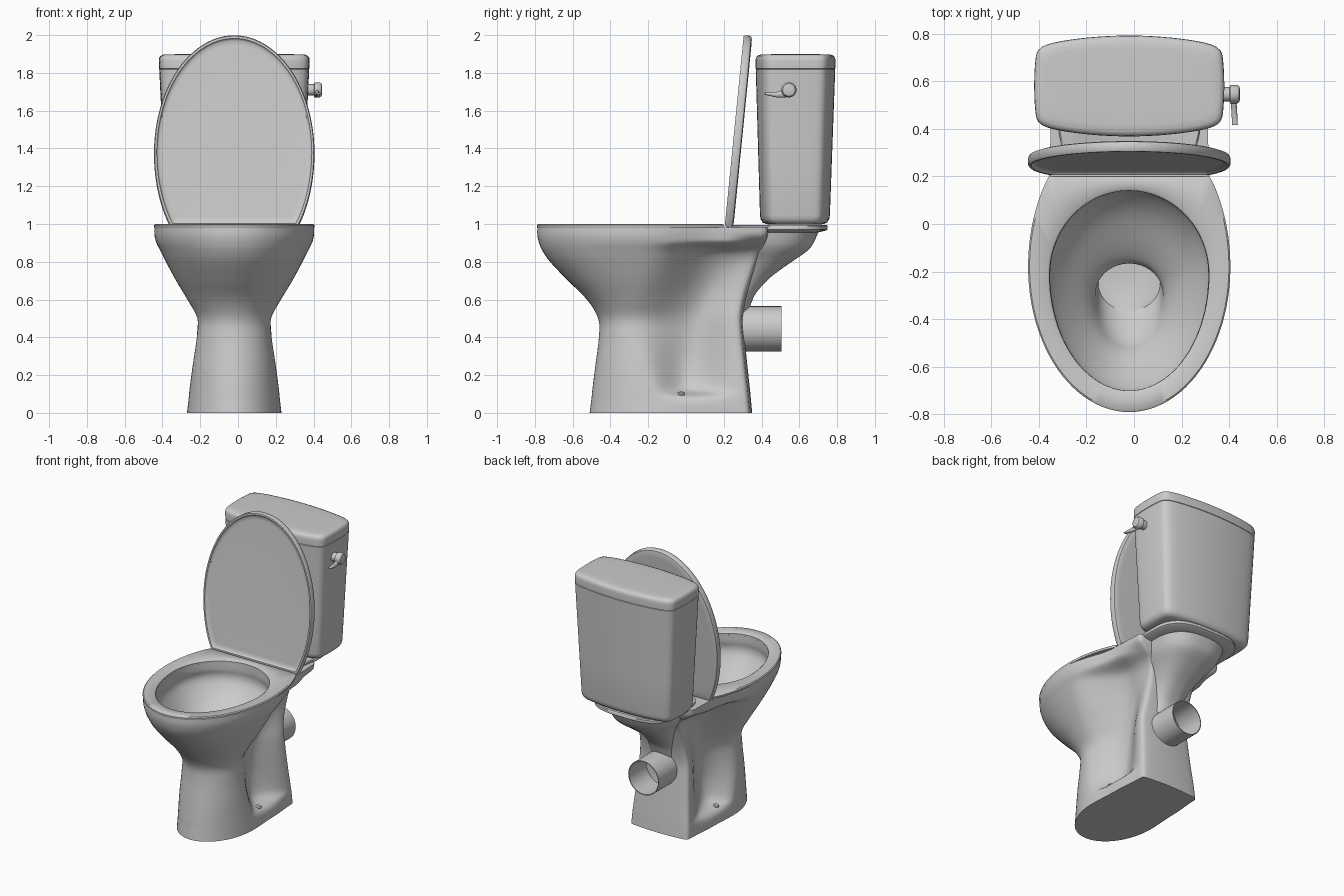
import bpy, bmesh
from math import sin, cos, pi, atan2
from mathutils import Vector

CX = -0.02  # symmetry plane of the fixture


def finish(name, bm, angle=40):
    bmesh.ops.recalc_face_normals(bm, faces=bm.faces)
    me = bpy.data.meshes.new(name)
    bm.to_mesh(me)
    bm.free()
    ob = bpy.data.objects.new(name, me)
    bpy.context.collection.objects.link(ob)
    me.shade_smooth()
    me.set_sharp_from_angle(angle=angle * pi / 180)
    return ob


def loft(name, rings, closed=False, angle=40):
    bm = bmesh.new()
    vs = [[bm.verts.new((x + CX, y, z)) for x, y, z in r] for r in rings]
    n = len(vs[0])
    pairs = list(zip(vs, vs[1:])) + ([(vs[-1], vs[0])] if closed else [])
    for a, b in pairs:
        for i in range(n):
            j = (i + 1) % n
            bm.faces.new((a[i], a[j], b[j], b[i]))
    if not closed:
        bm.faces.new(vs[0])
        bm.faces.new(vs[-1])
    return finish(name, bm, angle)


def spline(keys, steps):
    """Catmull-Rom interpolation of rows of section parameters."""
    out = []
    for i in range(len(keys) - 1):
        p = [keys[max(0, min(len(keys) - 1, i + k))] for k in (-1, 0, 1, 2)]
        for s in range(steps):
            t = s / steps
            out.append([0.5 * (2 * b + (c - a) * t + (2 * a - 5 * b + 4 * c - d) * t * t
                               + (3 * b - a - 3 * c + d) * t ** 3) for a, b, c, d in zip(*p)])
    return out + [list(keys[-1])]


def mirror(half, z):
    return [(x, y, z) for x, y in half] + [(-x, y, z) for x, y in half[-2:0:-1]]


def body_section(z, yf, w, ym, yr, wr, yb, wp):
    """Round front, scooped sides, slightly bowed back panel with rounded corners."""
    h = [(w * sin(i / 16 * pi / 2), ym - (ym - yf) * cos(i / 16 * pi / 2)) for i in range(17)]
    for (xa, ya), (xb, y2) in (((w, ym), (wr, yr)), ((wr, yr), (wp, yb - 0.04))):
        for i in range(1, 9):
            t = i / 8
            h.append((xa + (xb - xa) * (t * t * (3 - 2 * t)), ya + (y2 - ya) * t))
    h += [(wp - 0.003, yb - 0.027), (wp - 0.012, yb - 0.017)]
    h += [((wp - 0.028) * (1 - i / 5), yb - 0.012 * (1 - i / 5) ** 2) for i in range(6)]
    h[0], h[-1] = (0, yf), (0, yb)
    return h


def superellipse(hw, y0, y1, z, n=2.0, bulge=(0, 0), count=120):
    pts, hd, cy = [], (y1 - y0) / 2, (y0 + y1) / 2
    for i in range(count):
        c, s = cos(2 * pi * i / count), sin(2 * pi * i / count)
        r = (abs(c) ** n + abs(s) ** n) ** (-1 / n)
        u, v = c * r, s * r
        pts.append((hw * u * (1 - bulge[0] * v * v), cy + hd * v * (1 - bulge[1] * u * u), z))
    return pts


def egg(scale=1.0, count=96):
    """Seat outline: oval cut straight at the hinge line."""
    pts = []
    for i in range(count):
        t = 2 * pi * i / count
        y = -0.18 - cos(t) * (0.61 if cos(t) > 0 else 0.63)
        pts.append((0.425 * sin(t) * scale, -0.295 + (min(y, 0.2) + 0.295) * scale))
    return pts


def opening(t, hw, yf, yb):
    yc = yf + 0.58 * (yb - yf)
    return hw * sin(t), yc - cos(t) * ((yc - yf) if cos(t) > 0 else (yb - yc))


# Pedestal and bowl: z, front y, width, widest y, scoop y, scoop width, back y, back width
keys = [
    (0.00, -0.51, 0.250, -0.15, 0.08, 0.240, 0.350, 0.226),
    (0.08, -0.50, 0.241, -0.17, 0.03, 0.230, 0.343, 0.222),
    (0.13, -0.495, 0.236, -0.18, 0.01, 0.135, 0.338, 0.218),
    (0.25, -0.48, 0.220, -0.22, 0.01, 0.100, 0.325, 0.208),
    (0.40, -0.461, 0.198, -0.25, 0.03, 0.095, 0.310, 0.198),
    (0.50, -0.465, 0.195, -0.25, 0.05, 0.100, 0.304, 0.190),
    (0.60, -0.525, 0.248, -0.24, 0.09, 0.115, 0.320, 0.178),
    (0.70, -0.625, 0.308, -0.22, 0.13, 0.140, 0.350, 0.176),
    (0.80, -0.720, 0.362, -0.20, 0.165, 0.180, 0.385, 0.185),
    (0.86, -0.761, 0.392, -0.19, 0.19, 0.225, 0.410, 0.215),
    (0.90, -0.778, 0.412, -0.18, 0.20, 0.320, 0.428, 0.275),
    (0.94, -0.787, 0.422, -0.18, 0.20, 0.335, 0.440, 0.322),
    (0.982, -0.787, 0.423, -0.18, 0.20, 0.337, 0.445, 0.330)]
rings = [mirror(body_section(*k), k[0]) for k in spline(keys, 4)]

# Inside of the bowl: z, width, front y, back y
angles = [atan2(x, -(y + 0.22)) for x, y, z in rings[-1]]
inner = [(0.982, 0.335, -0.70, 0.14), (0.93, 0.333, -0.70, 0.14), (0.89, 0.342, -0.705, 0.145),
         (0.84, 0.325, -0.69, 0.13), (0.75, 0.262, -0.62, 0.05), (0.66, 0.185, -0.54, -0.09),
         (0.60, 0.148, -0.50, -0.16), (0.54, 0.138, -0.43, -0.163), (0.49, 0.13, -0.365, -0.165)]
for z, *p in spline(inner, 3):
    rings.append([(*opening(t, *p), z) for t in angles])
loft("bowl_and_pedestal", rings)

# Thin seat ring on the rim
ts = [2 * pi * i / 96 for i in range(96)]
hole = [opening(t, 0.335, -0.70, 0.14) for t in ts]
seat = [(egg(0.995), 0.980), (egg(), 0.986), (egg(), 0.994), (egg(0.985), 1.0),
        ([opening(t, 0.345, -0.71, 0.15) for t in ts], 1.0), (hole, 0.992), (hole, 0.978)]
loft("seat", [[(x, y, z) for x, y in o] for o, z in seat], closed=True)

# Raised lid with a lip around its recessed inner face
u = Vector((0, 0.1, 1.01)).normalized()
nrm = Vector((0, u.z, -u.y))
lid = []
for sc, d in ((0.4, 0.012), (0.9, 0.012), (0.945, 0.011), (0.958, 0.006), (0.966, 0.0), (0.99, 0.0),
              (1.0, 0.008), (1.0, 0.032), (0.99, 0.041), (0.96, 0.045), (0.9, 0.046), (0.4, 0.046)):
    lid.append([Vector((x, 0.205, 0.985)) + u * (0.2 - y) * 1.03 + nrm * d for x, y in egg(sc)])
loft("lid", lid)

# Shelf and trap bulge under the tank: z, half width, front y, back y
trap = [(0.48, 0.11, 0.08, 0.31), (0.58, 0.11, 0.08, 0.345), (0.64, 0.115, 0.10, 0.375),
        (0.72, 0.13, 0.12, 0.45), (0.80, 0.165, 0.14, 0.56), (0.86, 0.205, 0.16, 0.645),
        (0.90, 0.225, 0.18, 0.675), (0.955, 0.24, 0.20, 0.70)]
rows = [(*k, 2.6) for k in spline(trap, 3)]
rows += [(0.965, 0.29, 0.22, 0.74, 3.2), (0.972, 0.30, 0.22, 0.75, 3.2),
         (0.99, 0.30, 0.22, 0.75, 3.2), (0.996, 0.295, 0.23, 0.745, 3.2)]
loft("tank_shelf_and_trap", [superellipse(w, a, b, z, n) for z, w, a, b, n in rows])


# Tank and its lid share a tapered, bulged outline
def tank_ring(z, inset):
    t = (z - 1.0) / 0.9
    return superellipse(0.357 + 0.044 * t - inset, 0.393 - 0.026 * t + inset,
                        0.760 + 0.033 * t - inset, z, 12, (0.03, 0.2))


loft("tank", [tank_ring(z, i) for z, i in ((0.997, 0.05), (1.0, 0.03), (1.008, 0.013), (1.025, 0.003),
                                           (1.045, 0), (1.3, 0), (1.6, 0), (1.818, 0), (1.82, 0.003))])
loft("tank_lid", [tank_ring(z, i) for z, i in ((1.82, 0.003), (1.822, 0), (1.865, 0), (1.88, 0.003),
                                               (1.89, 0.01), (1.896, 0.024), (1.898, 0.05), (1.899, 0.1))])


def turned(name, profile, origin, axis, closed=False):
    """Solid of revolution from (distance along axis, radius) points."""
    q = Vector((0, 0, 1)).rotation_difference(Vector(axis))
    return loft(name, [[Vector(origin) + q @ Vector((r * cos(t), r * sin(t), d))
                        for t in [2 * pi * i / 32 for i in range(32)]] for d, r in profile], closed)


# Flush handle: shaft, knob and lever
turned("handle_knob", [(0, 0.03), (0.042, 0.03), (0.044, 0.039), (0.072, 0.04), (0.082, 0.033), (0.086, 0.018)],
       (0.38, 0.545, 1.71), (1, 0, 0))
lever = []
for y, zc, hz, xc in ((0.56, 1.70, 0.024, 0.436), (0.52, 1.69, 0.021, 0.438), (0.48, 1.685, 0.015, 0.441),
                      (0.44, 1.688, 0.009, 0.443), (0.415, 1.69, 0.005, 0.444)):
    lever.append([(xc + 0.012 * cos(t), y, zc + hz * sin(t)) for t in [pi * i / 8 for i in range(16)]])
loft("handle_lever", lever)

# Hollow waste outlet
turned("waste_outlet", [(0, 0.12), (0.225, 0.12), (0.225, 0.114), (0.03, 0.114)], (0, 0.28, 0.445), (0, 1, 0))

# Floor bolts on both sides of the foot
for side, label in ((-1, "left"), (1, "right")):
    turned("floor_bolt_" + label, [(0, 0.018), (0.02, 0.018), (0.026, 0.012)],
           (side * 0.195, -0.025, 0.085), (side * 0.3, 0, 1))
